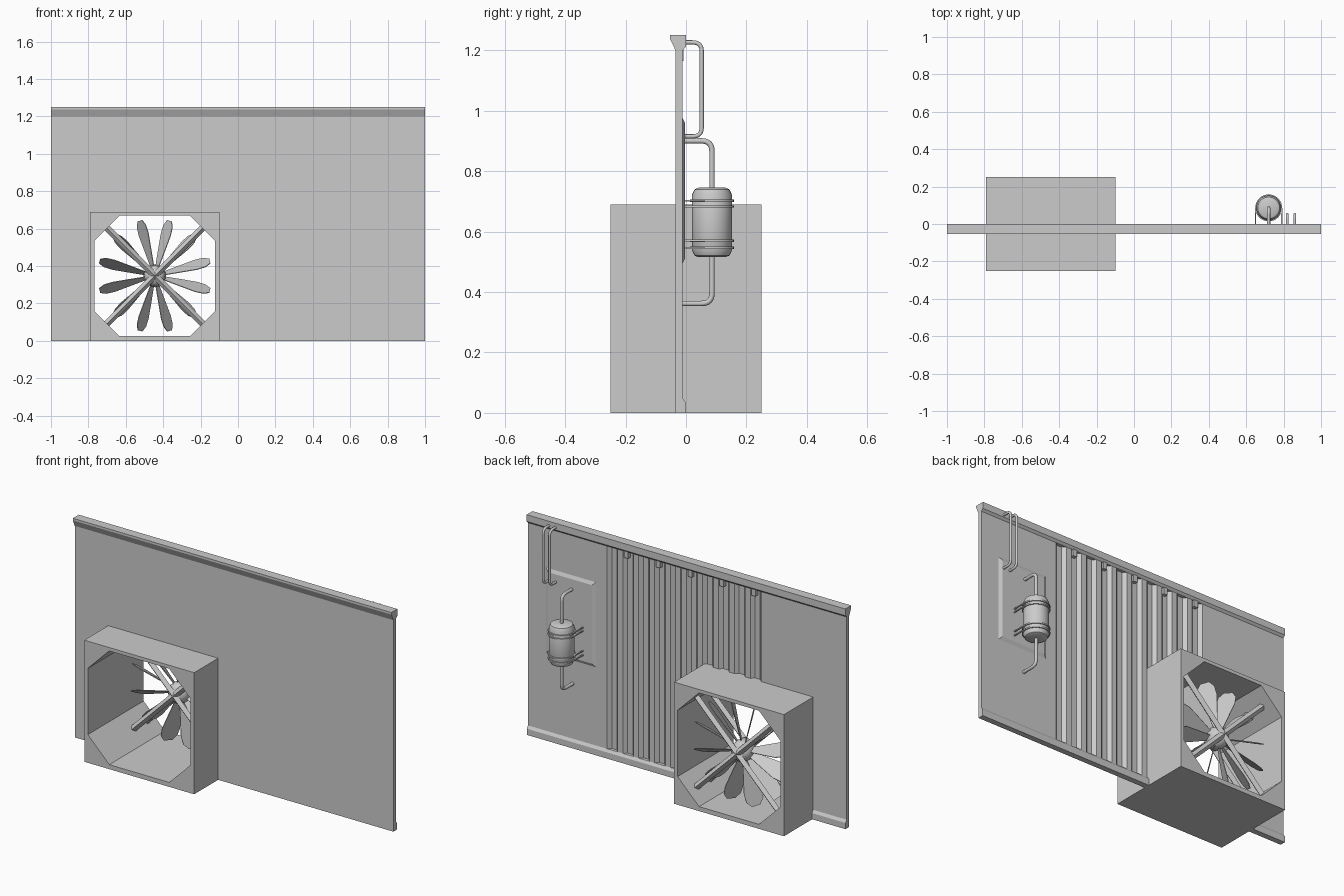
import bpy, bmesh, math
from mathutils import Matrix, Vector

if "Cube" in bpy.data.objects:
    bpy.data.objects.remove(bpy.data.objects["Cube"])


def finish(name, bm, smooth=False):
    bmesh.ops.recalc_face_normals(bm, faces=bm.faces)
    me = bpy.data.meshes.new(name)
    bm.to_mesh(me)
    bm.free()
    ob = bpy.data.objects.new(name, me)
    bpy.context.collection.objects.link(ob)
    if smooth:
        bpy.context.view_layer.objects.active = ob
        ob.select_set(True)
        bpy.ops.object.shade_smooth_by_angle(angle=math.radians(40))
        ob.select_set(False)
    return ob


def prism(name, pts, axis, a, b):
    """Extrude a 2D outline along x, y or z from a to b."""
    place = {'x': lambda p, t: (t, p[0], p[1]),
             'y': lambda p, t: (p[0], t, p[1]),
             'z': lambda p, t: (p[0], p[1], t)}[axis]
    bm = bmesh.new()
    low = [bm.verts.new(place(p, a)) for p in pts]
    high = [bm.verts.new(place(p, b)) for p in pts]
    bm.faces.new(low)
    bm.faces.new(high[::-1])
    n = len(pts)
    for i in range(n):
        j = (i + 1) % n
        bm.faces.new((low[i], low[j], high[j], high[i]))
    return finish(name, bm)


def rect(x0, x1, z0, z1):
    return [(x0, z0), (x1, z0), (x1, z1), (x0, z1)]


def cut(ob, cutter):
    m = ob.modifiers.new("cut", 'BOOLEAN')
    m.operation, m.solver, m.object = 'DIFFERENCE', 'EXACT', cutter
    bpy.context.view_layer.objects.active = ob
    bpy.ops.object.modifier_apply(modifier=m.name)
    bpy.data.objects.remove(cutter)


def lathe(name, profile, center, axis='z', steps=32):
    """Spin an (r, h) profile around an axis through center."""
    bm = bmesh.new()
    vs = [bm.verts.new((r, 0, h)) for r, h in profile]
    es = [bm.edges.new(e) for e in zip(vs, vs[1:])]
    bmesh.ops.spin(bm, geom=vs + es, axis=(0, 0, 1), cent=(0, 0, 0),
                   angle=math.tau, steps=steps)
    bmesh.ops.remove_doubles(bm, verts=bm.verts, dist=1e-5)
    rot = Matrix.Rotation(math.pi / 2, 4, 'X') if axis == 'y' else Matrix()
    bm.transform(Matrix.Translation(center) @ rot)
    return finish(name, bm, True)


def tube(name, pts, radius, bend, sides=12):
    """Round pipe through pts with each inner corner rounded."""
    pts = [Vector(p) for p in pts]
    path = [pts[0]]
    for a, p, c in zip(pts, pts[1:], pts[2:]):
        s, e = p + (a - p).normalized() * bend, p + (c - p).normalized() * bend
        path += [s.lerp(p, t / 8).lerp(p.lerp(e, t / 8), t / 8) for t in range(9)]
    path.append(pts[-1])
    bm = bmesh.new()
    rings = []
    n = (pts[1] - pts[0]).cross(pts[2] - pts[1]).normalized()
    for i, p in enumerate(path):
        d = (path[min(i + 1, len(path) - 1)] - path[max(i - 1, 0)]).normalized()
        m = n.cross(d)
        rings.append([bm.verts.new(p + radius * (n * math.cos(k * math.tau / sides)
                     + m * math.sin(k * math.tau / sides))) for k in range(sides)])
    for r, q in zip(rings, rings[1:]):
        for k in range(sides):
            bm.faces.new((r[k], r[k - 1], q[k - 1], q[k]))
    bm.faces.new(rings[0])
    bm.faces.new(rings[-1])
    return finish(name, bm, True)


# Wall sheet: flat front, corrugated grooves in the middle of the back
F, B, G = -0.035, -0.012, -0.03
outline = [(-1, F), (1, F), (1, B)]
for i in range(10):
    x = 0.505 - i * 0.1
    outline += [(x, B), (x - 0.018, G), (x - 0.05, G), (x - 0.068, B)]
outline.append((-1, B))
wall = prism("wall_panel", outline, 'z', 0.0, 1.205)
cut(wall, prism("opening", rect(-0.785, -0.105, -0.1, 0.685), 'y', -0.1, 0.1))

# Top and bottom rails
prism("top_rail", [(-0.053, 1.25), (0, 1.25), (0, 1.212), (-0.012, 1.2),
                   (F, 1.2), (-0.053, 1.238)], 'x', -1, 1)
foot = [(F, 0), (-0.002, 0), (-0.002, 0.035), (-0.012, 0.05), (F, 0.05)]
prism("bottom_rail_long", foot, 'x', -0.105, 1)
prism("bottom_rail_short", foot, 'x', -1, -0.785)
for i in range(5):
    x = 0.37 - i * 0.2
    prism("rail_clip", rect(x, x + 0.025, 1.165, 1.205), 'y', G, -0.009)

# Raised pad with sloped edges behind the tank
bm = bmesh.new()
rings = [[bm.verts.new((x, y, z)) for x, z in
          rect(0.57 + k, 0.89 - k, 0.49 + k, 0.98 - k)]
         for y, k in ((-0.014, 0), (-0.003, 0.022))]
bm.faces.new(rings[0])
bm.faces.new(rings[1])
for i in range(4):
    bm.faces.new((rings[0][i - 1], rings[0][i], rings[1][i], rings[1][i - 1]))
finish("mounting_pad", bm)

# Fan housing with octagonal tunnel
CX, CZ = -0.445, 0.348
housing = prism("fan_housing", rect(-0.79, -0.10, 0, 0.69), 'y', -0.25, 0.25)
h, c = 0.3225, 0.188
octagon = [(CX + u, CZ + v) for u, v in ((-c, -h), (c, -h), (h, -c), (h, c),
                                         (c, h), (-c, h), (-h, c), (-h, -c))]
cut(housing, prism("tunnel", octagon, 'y', -0.4, 0.4))

# Crossed struts, diamond section, in front of and behind the fan
for y in (0.065, 0.175):
    for ang in (45, 135):
        s = prism("fan_strut", [(-0.018, 0), (0, -0.018), (0.018, 0), (0, 0.018)],
                  'x', -0.365, 0.365)
        s.data.transform(Matrix.Translation((CX, y, CZ)) @
                         Matrix.Rotation(math.radians(ang), 4, 'Y'))

# Hub and twelve pitched blades
HY = 0.12
lathe("fan_hub", [(0, -0.06), (0.035, -0.055), (0.055, -0.035), (0.06, 0),
                  (0.055, 0.035), (0.035, 0.055), (0, 0.06)], (CX, HY, CZ), 'y', 16)
shape = [(0.045, 0.016), (0.14, 0.035), (0.23, 0.052), (0.275, 0.048), (0.305, 0.024)]
blade = [(r, w) for r, w in shape] + [(r, -w) for r, w in shape[::-1]]
for i in range(12):
    a = math.radians(15 + 30 * i)
    r = Vector((math.cos(a), 0, math.sin(a)))
    t = Vector((-math.sin(a), 0, math.cos(a)))
    p = math.radians(60)
    chord = t * math.cos(p) + Vector((0, math.sin(p), 0))
    m = Matrix((r, chord, r.cross(chord))).transposed().to_4x4()
    ob = prism("fan_blade", blade, 'z', -0.002, 0.002)
    ob.data.transform(Matrix.Translation((CX, HY, CZ)) @ m)

# Tank with domed ends, feed pipes and clamps
TX, TY = 0.72, 0.086
lathe("tank", [(0, 0.515), (0.045, 0.515), (0.058, 0.521), (0.066, 0.538),
               (0.066, 0.722), (0.058, 0.739), (0.045, 0.745), (0, 0.745)], (TX, TY, 0))
tube("tank_pipe_lower", [(TX, -0.014, 0.362), (TX, TY, 0.362), (TX, TY, 0.52)], 0.009, 0.035)
tube("tank_pipe_upper", [(TX, TY, 0.74), (TX, TY, 0.9), (TX, -0.014, 0.9)], 0.009, 0.035)
for z in (0.546, 0.57, 0.683, 0.702):
    lathe("tank_band", [(0.064, z - 0.004), (0.072, z - 0.004), (0.072, z + 0.004),
                        (0.064, z + 0.004)], (TX, TY, 0))
    for sx in (-1, 1):
        x = TX + sx * 0.07
        prism("clamp_leg", rect(x - 0.003, x + 0.003, z - 0.003, z + 0.003), 'y', -0.01, TY)

# Pair of bent pipes at the top
for x in (0.82, 0.86):
    tube("bent_pipe", [(x, -0.014, 0.915), (x, 0.052, 0.915), (x, 0.052, 1.226),
                       (x, -0.014, 1.226)], 0.007, 0.03)
